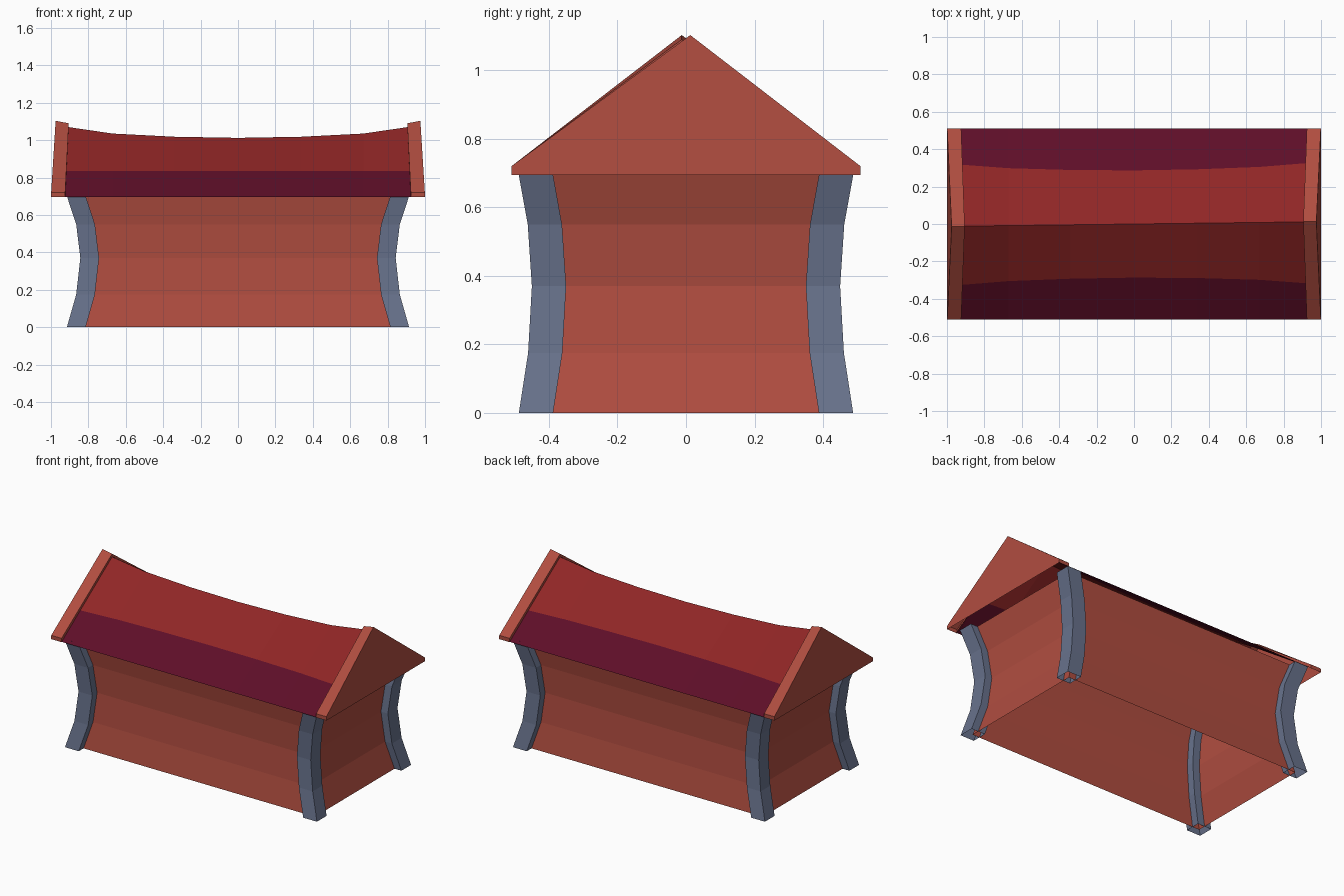
import bpy, bmesh
from mathutils import Vector

if "Cube" in bpy.data.objects:
    bpy.data.objects.remove(bpy.data.objects["Cube"])


def material(name, rgb):
    m = bpy.data.materials.new(name)
    m.diffuse_color = (*rgb, 1)
    m.use_nodes = True
    m.node_tree.nodes["Principled BSDF"].inputs["Base Color"].default_value = m.diffuse_color
    return m


CLAY = material("clay red", (0.434, 0.074, 0.051))
ROOF = material("roof red", (0.279, 0.019, 0.019))
PLUM = material("dark plum", (0.112, 0.0044, 0.021))
SLATE = material("slate blue", (0.138, 0.168, 0.262))


def finish(name, bm, *mats):
    me = bpy.data.meshes.new(name)
    bm.to_mesh(me)
    bm.free()
    for m in mats:
        me.materials.append(m)
    ob = bpy.data.objects.new(name, me)
    bpy.context.collection.objects.link(ob)
    return ob


# Waisted outline shared by walls and posts: (z, half x, half y)
LEVELS = [(0, .865, .438), (.175, .815, .411), (.37, .793, .40),
          (.55, .815, .412), (.71, .868, .441)]
CORNERS = [(-1, -1), (1, -1), (1, 1), (-1, 1)]


def tube(bm, rings):
    # open four-sided tube through (cx, cy, z, half x, half y) rings
    loops = [[bm.verts.new((cx + sx * hx, cy + sy * hy, z)) for sx, sy in CORNERS]
             for cx, cy, z, hx, hy in rings]
    for a, b in zip(loops, loops[1:]):
        for i in range(4):
            j = (i + 1) % 4
            bm.faces.new((a[i], a[j], b[j], b[i]))


# Walls: open-bottomed waisted shell
bm = bmesh.new()
tube(bm, [(0, 0, z, hx, hy) for z, hx, hy in LEVELS])
finish("walls", bm, CLAY)

# Corner posts following the wall corners
for n, (sx, sy) in enumerate(CORNERS):
    bm = bmesh.new()
    tube(bm, [(sx * hx, sy * hy, z, .05, .05) for z, hx, hy in LEVELS])
    finish(f"corner_post_{n + 1}", bm, SLATE)

# Sagging roof sheet with a slightly skewed ridge; plum below a fixed height
half = [(.34, .34, 1.018), (.67, .67, 1.035), (.91, .93, 1.07)]  # ridge x, eave x, ridge z
stations = [(-a, -b, z) for a, b, z in reversed(half)] + [(0, 0, 1.012)] + half
bm = bmesh.new()
rows = [[bm.verts.new(p) for p in ((ex, -.51, .697), (rx, .0125 * rx, z), (ex, .51, .697))]
        for rx, ex, z in stations]
for a, b in zip(rows, rows[1:]):
    for i in range(2):
        bm.faces.new((a[i], b[i], b[i + 1], a[i + 1]))
bmesh.ops.bisect_plane(bm, geom=bm.verts[:] + bm.edges[:] + bm.faces[:],
                       plane_co=(0, 0, .835), plane_no=(0, 0, 1))
for f in bm.faces:
    f.material_index = 1 if f.calc_center_median().z < .835 else 0
finish("roof", bm, ROOF, PLUM)

# Gable ends: leaning outer face, sloped rim and a short inner lip
for s, side in ((-1, "left"), (1, "right")):
    bm = bmesh.new()
    ry = .0125 * s

    def outline(bottom, low, top, apex, drop=0):
        return [bm.verts.new((s * x, y, z)) for x, y, z in (
            (bottom, -.51, .695), (low, -.51, .72 - drop), (top, ry, apex - drop),
            (low, .51, .72 - drop), (bottom, .51, .695))]

    outer = outline(1.0, .999, .975, 1.103)
    inner = outline(.925, .924, .905, 1.09)
    lip = outline(.925, .924, .906, 1.09, .024)
    bm.faces.new(outer if s > 0 else outer[::-1])
    for a, b in ((outer, inner), (inner, lip)):
        for i in range(4):
            quad = [a[i], b[i], b[i + 1], a[i + 1]]
            bm.faces.new(quad if s > 0 else quad[::-1])
    bmesh.ops.remove_doubles(bm, verts=bm.verts[:], dist=.0005)
    bmesh.ops.recalc_face_normals(bm, faces=bm.faces[:])
    # make sure the outer face looks outward
    bm.faces.ensure_lookup_table()
    big = max(bm.faces, key=lambda f: f.calc_area())
    if big.normal.dot(Vector((s, 0, 0))) < 0:
        bmesh.ops.reverse_faces(bm, faces=bm.faces[:])
    finish(f"{side}_gable", bm, CLAY)
